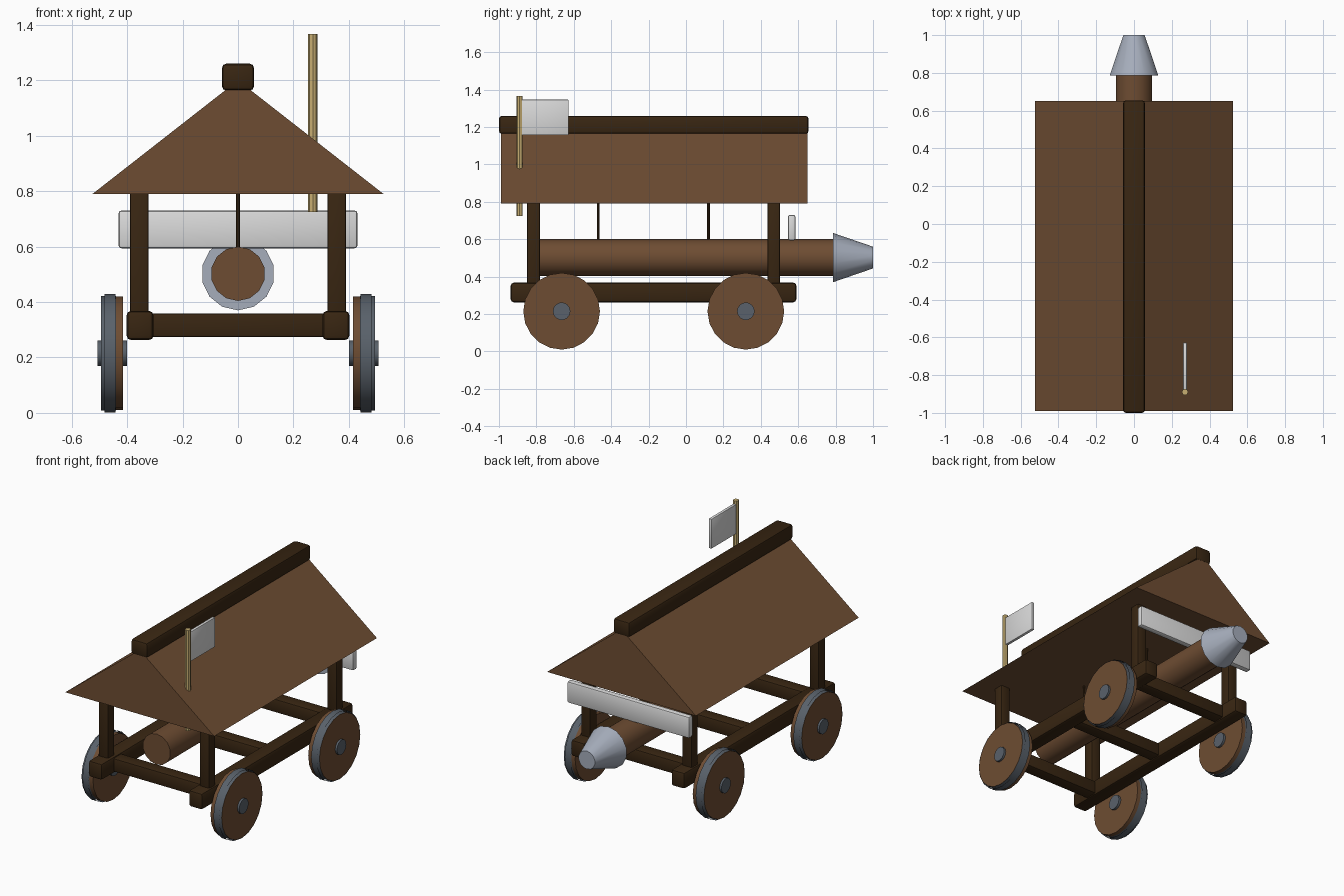
import bpy
import bmesh
from math import pi
from mathutils import Matrix, Vector

if "Cube" in bpy.data.objects:
    bpy.data.objects.remove(bpy.data.objects["Cube"])


def material(name, rgb):
    m = bpy.data.materials.new(name)
    m.use_nodes = True
    m.diffuse_color = (*rgb, 1)
    m.node_tree.nodes["Principled BSDF"].inputs["Base Color"].default_value = (*rgb, 1)
    return m


WOOD = material("brown wood", (0.155, 0.073, 0.032))
DARK = material("dark timber", (0.04, 0.019, 0.006))
IRON = material("dark iron", (0.1, 0.12, 0.145))
STEEL = material("pale steel", (0.38, 0.42, 0.5))
CLOTH = material("off white", (0.7, 0.7, 0.7))
POLE = material("straw wood", (0.58, 0.43, 0.17))


def finish(name, bm, mat):
    bmesh.ops.recalc_face_normals(bm, faces=bm.faces)
    mesh = bpy.data.meshes.new(name)
    bm.to_mesh(mesh)
    bm.free()
    mesh.materials.append(mat)
    ob = bpy.data.objects.new(name, mesh)
    bpy.context.collection.objects.link(ob)
    bpy.ops.object.select_all(action="DESELECT")
    ob.select_set(True)
    bpy.context.view_layer.objects.active = ob
    bpy.ops.object.shade_smooth_by_angle()
    return ob


def box(name, mat, xs, ys, zs, bevel=0.0):
    """Box spanning three (low, high) ranges, with rounded edges."""
    bm = bmesh.new()
    ranges = (xs, ys, zs)
    centre = Vector([(a + b) / 2 for a, b in ranges])
    size = Vector([b - a for a, b in ranges])
    bmesh.ops.create_cube(bm, size=1)
    for v in bm.verts:
        v.co = centre + v.co * size
    if bevel:
        bmesh.ops.bevel(bm, geom=bm.edges[:], offset=bevel, segments=2,
                        profile=0.5, affect="EDGES")
    return finish(name, bm, mat)


def rod(name, mat, axis, start, end, at, r1, r2=None, sides=14, caps=True):
    """Cylinder or cone along an axis; at is the position on the other two."""
    bm = bmesh.new()
    bmesh.ops.create_cone(bm, cap_ends=caps, segments=sides, radius1=r1,
                          radius2=r1 if r2 is None else r2, depth=end - start)
    mid = (start + end) / 2
    if axis == "x":
        turn, place = Matrix.Rotation(pi / 2, 4, "Y"), (mid, *at)
    elif axis == "y":
        turn, place = Matrix.Rotation(-pi / 2, 4, "X"), (at[0], mid, at[1])
    else:
        turn, place = Matrix.Identity(4), (*at, mid)
    bm.transform(Matrix.Translation(place) @ turn)
    return finish(name, bm, mat)


# Roof: a closed triangular prism with a ridge beam
bm = bmesh.new()
gable = bm.faces.new([bm.verts.new(p) for p in
                      ((-0.525, -0.99, 0.79), (0.525, -0.99, 0.79), (0, -0.99, 1.2))])
swept = bmesh.ops.extrude_face_region(bm, geom=[gable], use_keep_orig=True)
bmesh.ops.translate(bm, vec=(0, 1.64, 0),
                    verts=[v for v in swept["geom"] if isinstance(v, bmesh.types.BMVert)])
finish("roof", bm, WOOD)
box("ridge_beam", DARK, (-0.058, 0.058), (-1, 0.655), (1.163, 1.26), 0.016)

# Frame: rails, posts and cross beams
MID = -0.173
for side, s in (("left", 1), ("right", -1)):
    box(f"{side}_rail", DARK, sorted((s * 0.305, s * 0.402)), (-0.937, 0.59),
        (0.263, 0.368), 0.016)
    for end, e in (("front", -1), ("back", 1)):
        y = MID + e * 0.642
        box(f"{end}_{side}_post", DARK, sorted((s * 0.323, s * 0.39)),
            (y - 0.034, y + 0.034), (0.3, 0.81), 0.008)
for name, offset in (("front", -0.6), ("middle", 0), ("back", 0.6)):
    y = MID + offset
    box(f"{name}_cross_beam", DARK, (-0.35, 0.35), (y - 0.042, y + 0.042),
        (0.273, 0.359), 0.01)

# Wheels: wooden disc, open iron bands and hub
for side, s in (("left", 1), ("right", -1)):
    for end, y in (("front", -0.665), ("back", 0.32)):
        def part(name, mat, a, b, r, sides=20, caps=True):
            lo, hi = sorted((s * a, s * b))
            rod(f"{end}_{side}_{name}", mat, "x", lo, hi, (y, 0.215), r,
                sides=sides, caps=caps)
        part("wheel", WOOD, 0.415, 0.494, 0.205)
        part("rim", IRON, 0.44, 0.494, 0.2065, caps=False)
        part("tyre", IRON, 0.442, 0.482, 0.214, caps=False)
        part("hub", IRON, 0.4, 0.507, 0.047, sides=14)

# Ram: log, tapered head and hanging ropes
rod("ram_log", WOOD, "y", -0.82, 0.8, (0, 0.502), 0.098)
rod("ram_head", STEEL, "y", 0.785, 1, (0, 0.502), 0.132, 0.058)
for name, y in (("front", -0.47), ("back", 0.12)):
    rod(f"{name}_rope", DARK, "z", 0.58, 0.81, (0, y), 0.007, sides=8)

# Pale board across the back
box("back_board", CLOTH, (-0.431, 0.431), (0.545, 0.585), (0.594, 0.73), 0.01)

# Flag on its pole
rod("flag_pole", POLE, "z", 0.725, 1.367, (0.27, -0.89), 0.017, sides=8)
box("flag", CLOTH, (0.26, 0.28), (-0.88, -0.628), (1.157, 1.346), 0.004)
